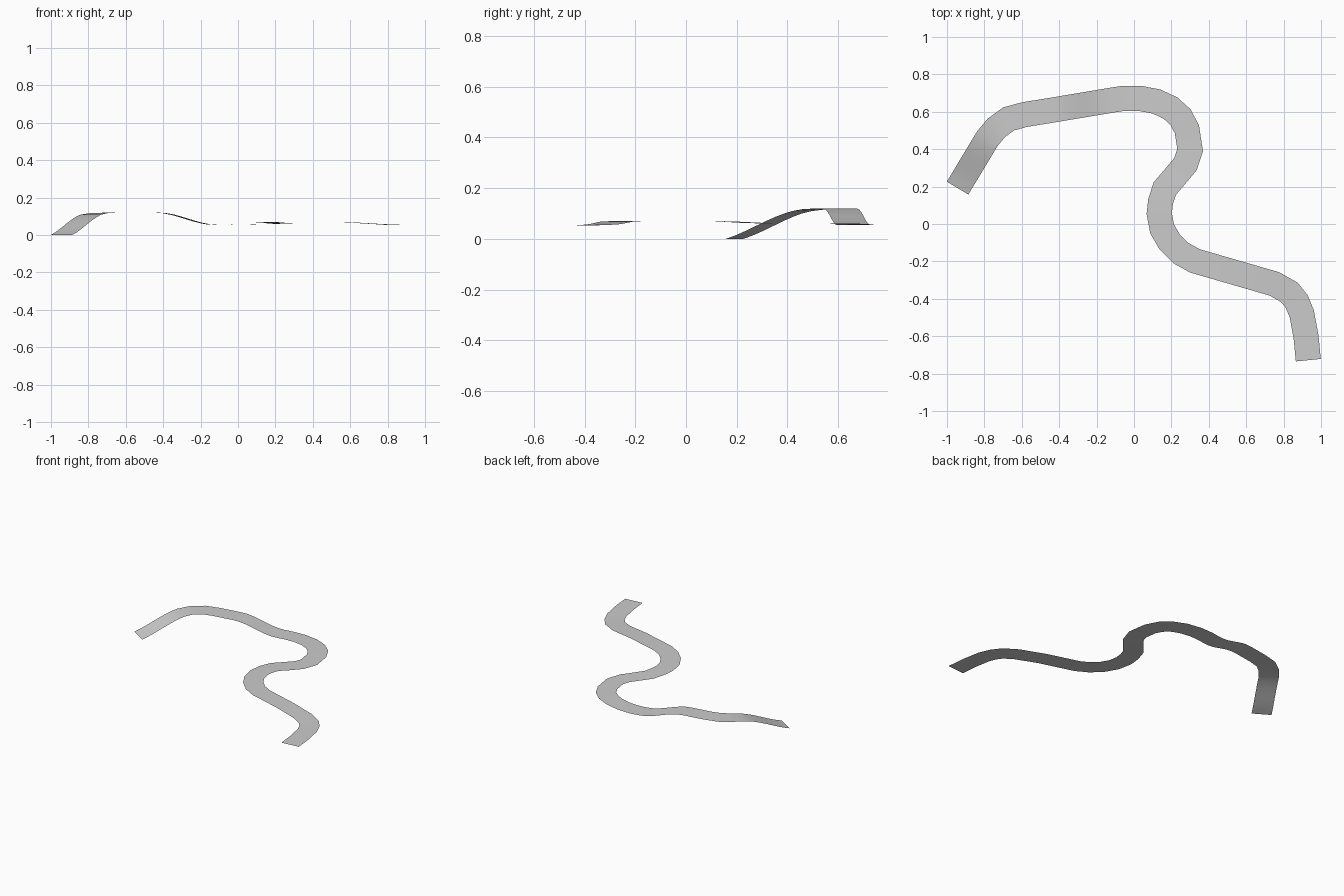
import bpy, bmesh
from mathutils import Vector

cube = bpy.data.objects.get("Cube")
if cube:
    bpy.data.objects.remove(cube, do_unlink=True)

HALF_WIDTH = 0.067

# Centreline of the road: x, y, height
path = [
    (-.943, .192, 0), (-.785, .455, .109), (-.735, .515, .118), (-.67, .562, .119),
    (-.585, .585, .119), (-.43, .61, .119), (-.12, .662, .054), (-.055, .672, .054),
    (.03, .672, .056), (.12, .655, .058), (.195, .62, .06), (.25, .57, .06),
    (.283, .505, .06), (.3, .395, .06), (.275, .32, .061), (.225, .26, .063),
    (.165, .19, .067), (.142, .12, .07), (.135, .055, .07), (.15, -.025, .07),
    (.19, -.095, .07), (.25, -.155, .07), (.325, -.197, .07), (.57, -.268, .069),
    (.75, -.32, .058), (.83, -.365, .054), (.87, -.415, .053), (.897, -.48, .053),
    (.92, -.605, .053), (.932, -.728, .053),
]


def refine(points, steps=8):
    """Ease the height along the long ramps."""
    result = [Vector(points[0])]
    for a, b in zip(points, points[1:]):
        a, b = Vector(a), Vector(b)
        ramp = abs(a.z - b.z) > .02
        n = steps if ramp else 1
        for i in range(1, n + 1):
            t = i / n
            p = a.lerp(b, t)
            if ramp:
                # the first ramp eases in only, the second at both ends
                ease = t * t * (3 - 2 * t) if a.z > b.z else t + .35 * t * (1 - t) * (2 * t - .7)
                p.z = a.z + (b.z - a.z) * ease
            result.append(p)
    return result


def side_offset(points, i):
    """Mitred sideways offset at one centreline point."""
    before = points[i] - points[max(i - 1, 0)]
    after = points[min(i + 1, len(points) - 1)] - points[i]
    normals = [Vector((-d.y, d.x, 0)).normalized() for d in (before, after) if d.length > 0]
    mitre = sum(normals, Vector()).normalized()
    return mitre * HALF_WIDTH / mitre.dot(normals[0])


# Road ribbon
centre = refine(path)
bm = bmesh.new()
rows = []
for i, p in enumerate(centre):
    off = side_offset(centre, i)
    rows.append((bm.verts.new(p - off), bm.verts.new(p + off)))
for (r0, l0), (r1, l1) in zip(rows, rows[1:]):
    bm.faces.new((r0, r1, l1, l0)).smooth = True
mesh = bpy.data.meshes.new("winding_road")
bm.to_mesh(mesh)
bm.free()
road = bpy.data.objects.new("winding_road", mesh)
bpy.context.collection.objects.link(road)

# Plain grey surface
grey = bpy.data.materials.new("light_grey")
grey.use_nodes = True
colour = (.6, .6, .6, 1)
grey.diffuse_color = colour
grey.node_tree.nodes["Principled BSDF"].inputs["Base Color"].default_value = colour
mesh.materials.append(grey)
